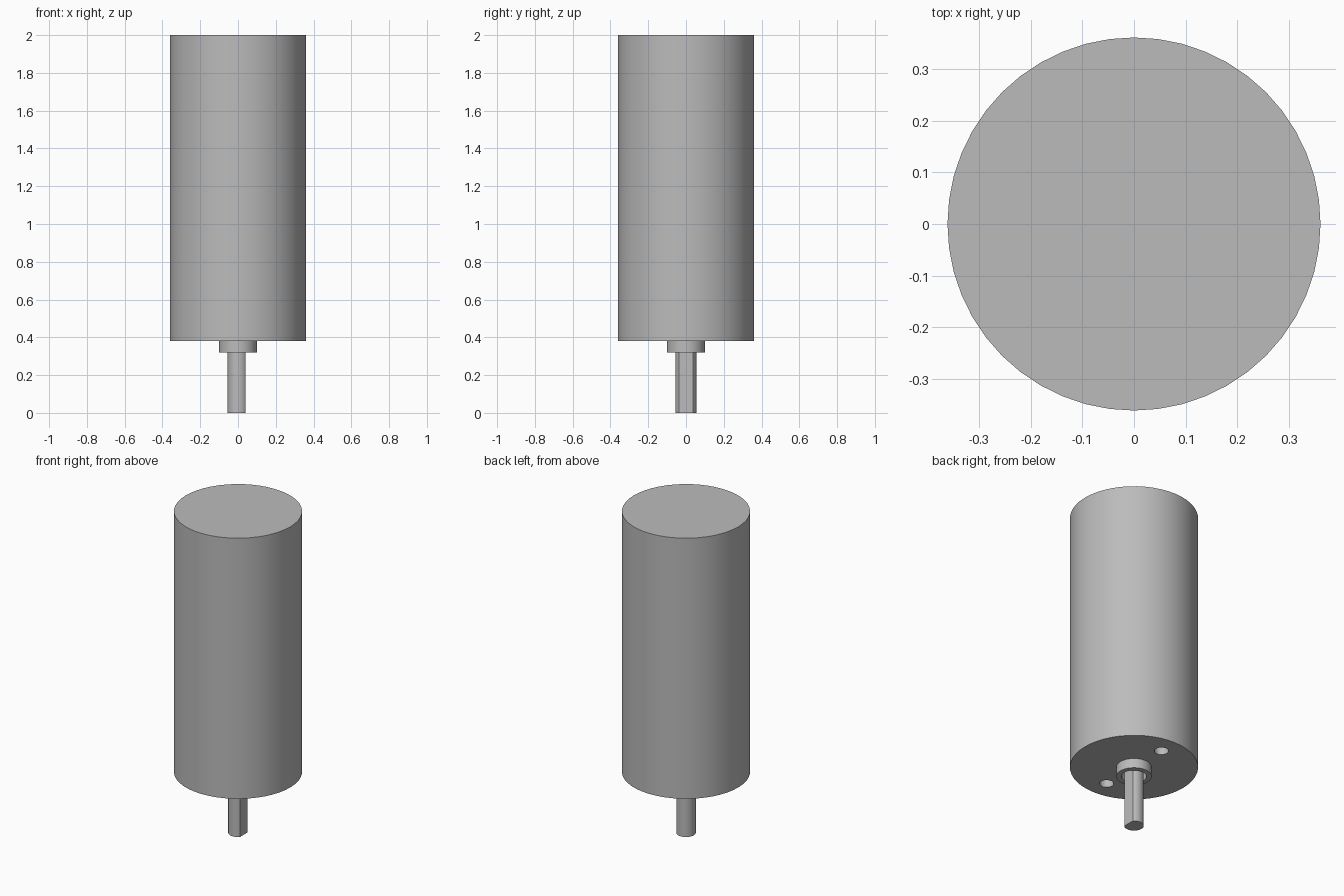
import bpy
import math

if "Cube" in bpy.data.objects:
    bpy.data.objects.remove(bpy.data.objects["Cube"], do_unlink=True)

metal = bpy.data.materials.new("grey_metal")
metal.use_nodes = True
colour = (0.5, 0.5, 0.5, 1)
metal.diffuse_color = colour
metal.node_tree.nodes["Principled BSDF"].inputs["Base Color"].default_value = colour


def cylinder(name, radius, low, high, sides=48, x=0, y=0):
    bpy.ops.mesh.primitive_cylinder_add(vertices=sides, radius=radius, depth=high - low,
                                        location=(x, y, (low + high) / 2))
    obj = bpy.context.object
    obj.name = name
    obj.data.materials.append(metal)
    return obj


def cut(obj, cutter):
    mod = obj.modifiers.new("cut", "BOOLEAN")
    mod.operation = "DIFFERENCE"
    mod.solver = "EXACT"
    mod.object = cutter
    bpy.ops.object.select_all(action="DESELECT")
    obj.select_set(True)
    bpy.context.view_layer.objects.active = obj
    bpy.ops.object.modifier_apply(modifier=mod.name)
    bpy.data.objects.remove(cutter, do_unlink=True)


BODY_LOW, BOSS_LOW = 0.38, 0.32

# Motor can with two blind mounting holes in its lower face
body = cylinder("motor_body", 0.361, BODY_LOW, 2)
for side in (-1, 1):
    cut(body, cylinder("hole_cutter", 0.04, BODY_LOW - 0.1, BODY_LOW + 0.1, 32, y=side * 0.24))

# Bearing boss, open around the shaft
boss = cylinder("bearing_boss", 0.1, BOSS_LOW, BODY_LOW)
cut(boss, cylinder("bore_cutter", 0.07, BOSS_LOW - 0.1, BODY_LOW + 0.1))

# Output shaft with a flat on its +x side
shaft = cylinder("output_shaft", 0.055, 0, BODY_LOW, 32)
bpy.ops.mesh.primitive_cube_add(size=1, location=(0.54, 0, 0.1))
flat_cutter = bpy.context.object
cut(shaft, flat_cutter)

for obj in (body, boss, shaft):
    bpy.ops.object.select_all(action="DESELECT")
    obj.select_set(True)
    bpy.context.view_layer.objects.active = obj
    bpy.ops.object.shade_smooth_by_angle(angle=math.radians(25))
